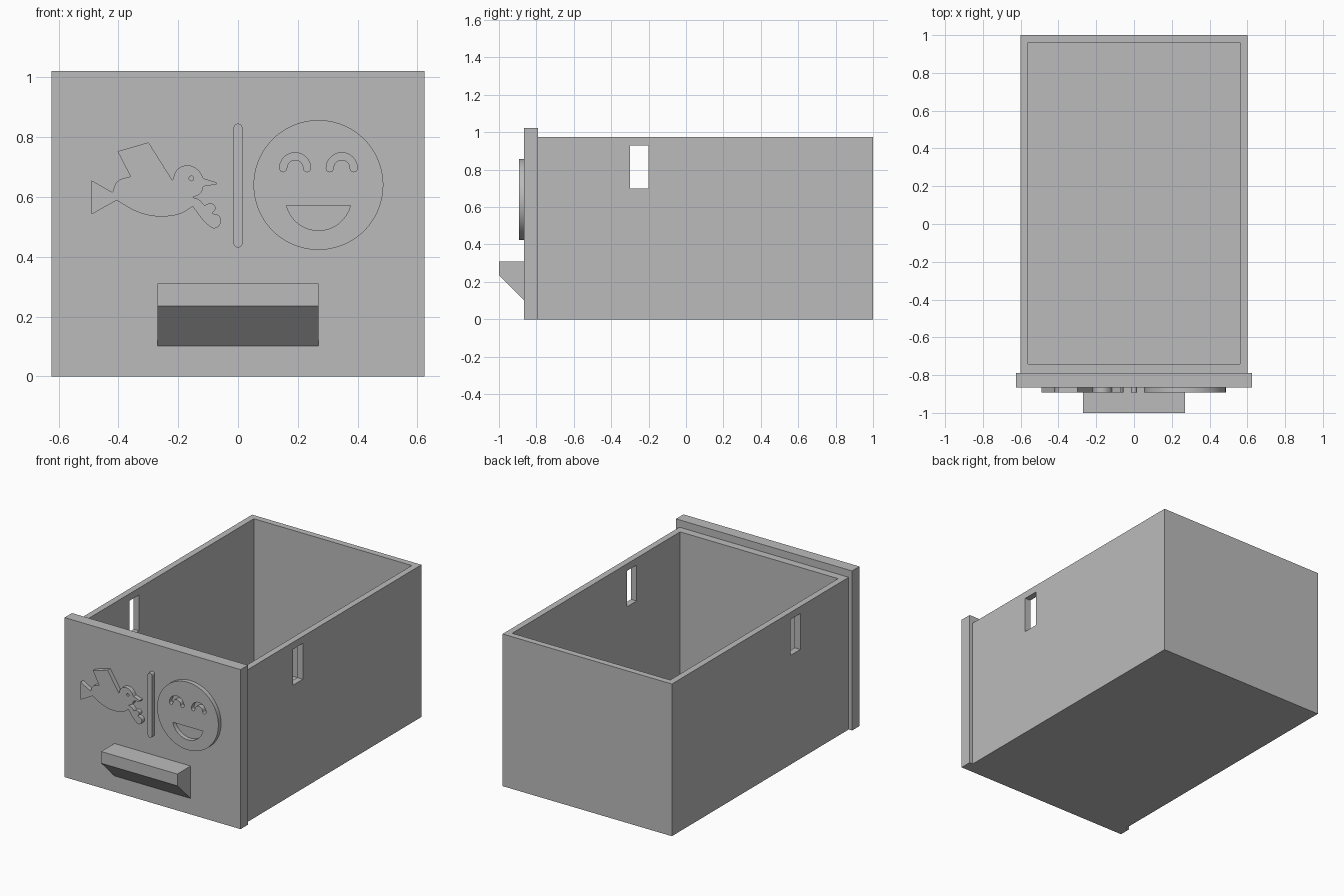
import bpy
from math import sin, cos, radians

if "Cube" in bpy.data.objects:
    bpy.data.objects.remove(bpy.data.objects["Cube"], do_unlink=True)

grey = bpy.data.materials.new("plain grey")
grey.use_nodes = True
COLOUR = (0.5, 0.5, 0.5, 1)
grey.diffuse_color = COLOUR
grey.node_tree.nodes["Principled BSDF"].inputs["Base Color"].default_value = COLOUR


def select(obj):
    bpy.ops.object.select_all(action="DESELECT")
    obj.select_set(True)
    bpy.context.view_layer.objects.active = obj


def block(name, x, y, z):
    """Box spanning the given (low, high) range on each axis."""
    spans = (x, y, z)
    bpy.ops.mesh.primitive_cube_add(size=1, location=[sum(s) / 2 for s in spans])
    obj = bpy.context.object
    obj.name = name
    obj.scale = [high - low for low, high in spans]
    bpy.ops.object.transform_apply(location=False, rotation=False, scale=True)
    obj.data.materials.append(grey)
    return obj


def cut(obj, cutter):
    cutter.hide_render = True
    mod = obj.modifiers.new("cut", "BOOLEAN")
    mod.operation, mod.solver, mod.object = "DIFFERENCE", "EXACT", cutter
    select(obj)
    bpy.ops.object.modifier_apply(modifier=mod.name)
    bpy.data.objects.remove(cutter, do_unlink=True)


def arc(cx, cz, r, start, end, steps=24):
    angles = [radians(start + (end - start) * i / steps) for i in range(steps + 1)]
    return [(cx + r * cos(a), cz + r * sin(a), "VECTOR") for a in angles]


def circle(cx, cz, r, steps=64):
    return arc(cx, cz, r, 0, 360, steps)[:-1]


def arch(cx, cz, r, w):
    """Rounded band bent over a half circle."""
    return (arc(cx, cz, r + w, 0, 180) + arc(cx - r, cz, w, 180, 360, 8)[1:-1]
            + arc(cx, cz, r - w, 180, 0) + arc(cx + r, cz, w, 180, 360, 8)[1:-1])


def relief(name, outlines, back=-0.86, front=-0.893):
    """Raised plate on the front; outlines after the first become holes."""
    curve = bpy.data.curves.new(name, "CURVE")
    curve.dimensions, curve.fill_mode = "2D", "BOTH"
    curve.resolution_u = 6
    curve.extrude = (back - front) / 2
    for points in outlines:
        spline = curve.splines.new("BEZIER")
        spline.bezier_points.add(len(points) - 1)
        spline.use_cyclic_u = True
        for p, (x, z, kind) in zip(spline.bezier_points, points):
            p.co = (x, z, 0)
            p.handle_left_type = p.handle_right_type = kind
    obj = bpy.data.objects.new(name, curve)
    bpy.context.collection.objects.link(obj)
    obj.location.y = (back + front) / 2
    obj.rotation_euler.x = radians(90)
    curve.materials.append(grey)
    select(obj)
    bpy.ops.object.convert(target="MESH")
    bpy.ops.object.shade_smooth_by_angle(angle=radians(30))


# Open drawer body with a slot through both side walls
body = block("drawer_body", (-0.6, 0.6), (-0.79, 1), (0, 0.975))
cut(body, block("cavity", (-0.56, 0.56), (-0.74, 0.96), (0.04, 1.2)))
cut(body, block("slot", (-1, 1), (-0.3, -0.2), (0.7, 0.93)))

# Front panel, slightly larger than the body
block("front_panel", (-0.624, 0.624), (-0.865, -0.79), (0, 1.022))

# Handle with a sloping underside
handle = block("handle", (-0.27, 0.27), (-1, -0.865), (0.102, 0.31))
for v in handle.data.vertices:
    if v.co.y < 0 and v.co.z < 0:
        v.co.z = 0.235 - handle.location.z

# Divider bar
relief("divider_bar", [arc(0, 0.83, 0.015, 0, 180) + arc(0, 0.446, 0.015, 180, 360)])

# Smiling face with cut-out eyes and mouth
FX = 0.269
eyes = [arch(FX + s * 0.078, 0.696, 0.04, 0.012) for s in (-1, 1)]
mouth = arc(FX, 0.598, 0.11, 193.7, 346.3, 32)
relief("smiling_face", [circle(FX, 0.64, 0.217, 96), mouth] + eyes)

# Bird carrying a twig: corner points and smooth points
C, S = "VECTOR", "AUTO"
bird = [
    (0, 36, C), (21, 24, C), (26, 35, S), (39, 40, C),              # tail, back
    (26, 65, C), (57, 74, C), (81, 36, C),                          # wing
    (86, 47, S), (97, 51, S), (107, 46, S), (112, 38, C),           # head
    (125, 34, C), (125, 32, C), (112, 30, C), (109, 23, S), (101, 19, C),  # beak
    (107, 17, S), (113, 11, C), (120, 13, S), (124, 9, S), (121, 3, C),    # twig
    (128, 0, S), (129, -7, S), (123, -12, S), (117, -9, S), (101, 10, C),
    (92, 4, S), (75, 0, S), (50, 3, S), (25, 16, C), (0, 2, C),     # belly, tail
]
bird = [(x / 299 - 0.49, z / 299 + 0.535, kind) for x, z, kind in bird]
relief("bird", [bird, circle(-0.156, 0.662, 0.008, 20)])
